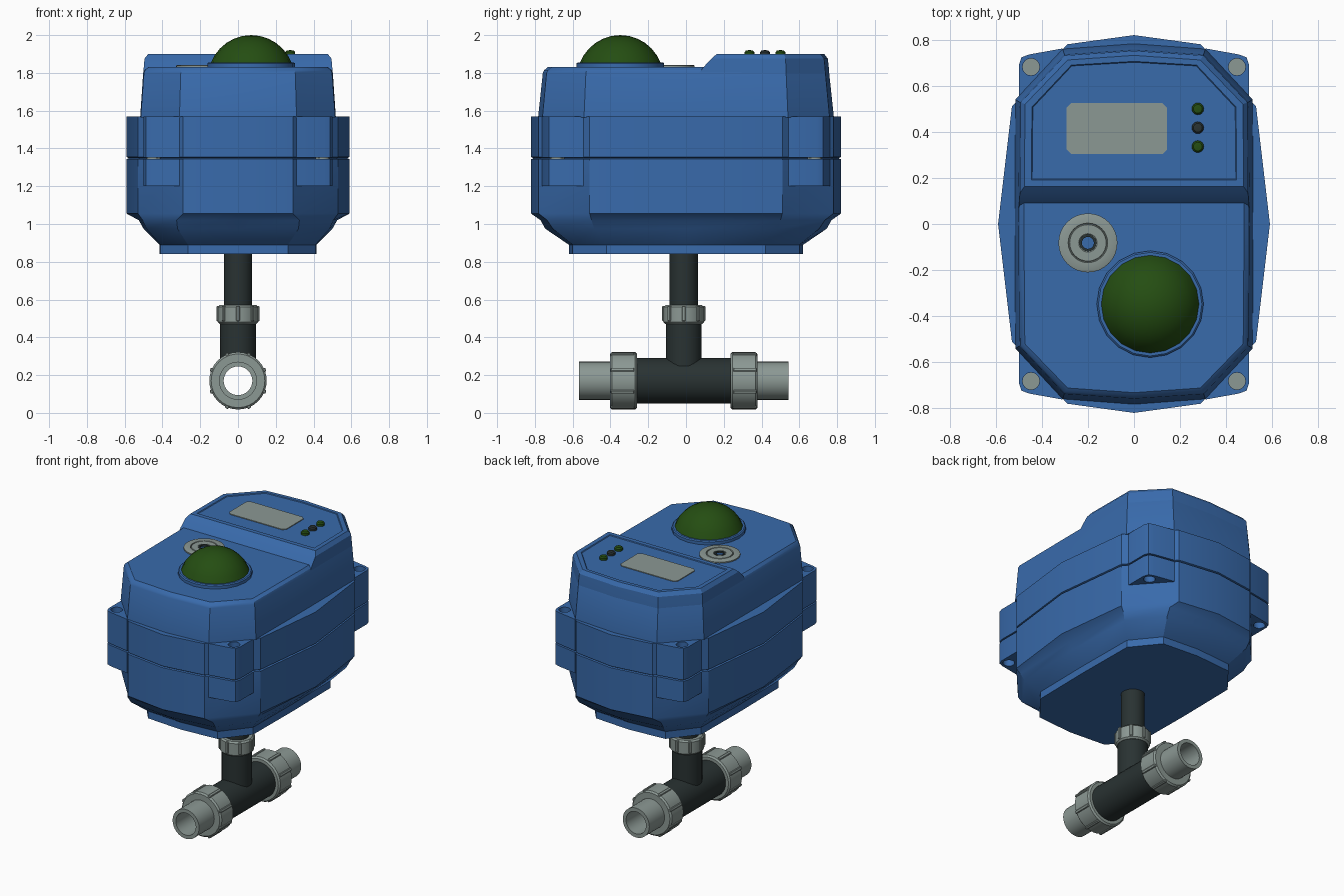
import bpy, bmesh, math
from mathutils import Vector, Matrix

if "Cube" in bpy.data.objects:
    bpy.data.objects.remove(bpy.data.objects["Cube"])


def material(name, rgb):
    m = bpy.data.materials.new(name)
    m.diffuse_color = (*rgb, 1)
    m.use_nodes = True
    m.node_tree.nodes["Principled BSDF"].inputs["Base Color"].default_value = m.diffuse_color
    return m


BLUE = material("housing blue", (0.04, 0.145, 0.41))
GREY = material("fitting grey", (0.26, 0.315, 0.295))
DARK = material("dark plastic", (0.022, 0.032, 0.032))
GREEN = material("lens green", (0.018, 0.075, 0.006))


def finish(bm, name, mat, xform=None, angle=28):
    if xform is not None:
        bmesh.ops.transform(bm, matrix=xform, verts=bm.verts)
    bmesh.ops.recalc_face_normals(bm, faces=bm.faces)
    me = bpy.data.meshes.new(name)
    bm.to_mesh(me)
    bm.free()
    me.materials.append(mat)
    me.shade_smooth()
    me.set_sharp_from_angle(angle=math.radians(angle))
    ob = bpy.data.objects.new(name, me)
    bpy.context.collection.objects.link(ob)
    return ob


def loft(name, rings, mat, xform=None):
    """Skin a stack of (outline, z) rings and cap both ends."""
    bm = bmesh.new()
    vs = [[bm.verts.new((x, y, z)) for x, y in pts] for pts, z in rings]
    n = len(vs[0])
    for a, b in zip(vs, vs[1:]):
        for i in range(n):
            j = (i + 1) % n
            bm.faces.new((a[i], a[j], b[j], b[i]))
    bm.faces.new(vs[0])
    bm.faces.new(vs[-1])
    return finish(bm, name, mat, xform)


def lathe(name, prof, n, mat, xform=None, closed=False, angle=28):
    """Spin an (r, z) profile; r = 0 makes a pole, closed makes a tube."""
    bm = bmesh.new()
    rings = []
    for r, z in prof:
        if r == 0:
            rings.append([bm.verts.new((0, 0, z))] * n)
        else:
            rings.append([bm.verts.new((r * math.cos(2 * math.pi * i / n),
                                        r * math.sin(2 * math.pi * i / n), z)) for i in range(n)])
    pairs = list(zip(rings, rings[1:])) + ([(rings[-1], rings[0])] if closed else [])
    for a, b in pairs:
        for i in range(n):
            j = (i + 1) % n
            bm.faces.new(list(dict.fromkeys((a[i], a[j], b[j], b[i]))))
    return finish(bm, name, mat, xform, angle)


def tube(name, ro, ri, z0, z1, mat, xform, bev=0.0, n=32):
    lathe(name, [(ri, z0), (ro - bev, z0), (ro, z0 + bev), (ro, z1 - bev), (ro - bev, z1), (ri, z1)]
          if bev else [(ri, z0), (ro, z0), (ro, z1), (ri, z1)], n, mat, xform, True)


def union_nut(name, r, ri, z0, z1, xform, phase):
    """Collar with eight grip ribs."""
    tube(name, r, ri, z0, z1, GREY, xform, 0.01)
    bm = bmesh.new()
    for k in range(8):
        m = (Matrix.Rotation(math.radians(phase + 45 * k), 4, 'Z')
             @ Matrix.Translation((r - 0.003, 0, (z0 + z1) / 2 + 0.006))
             @ Matrix.Diagonal((0.02, 0.02, (z1 - z0) - 0.018, 1)))
        bmesh.ops.create_cube(bm, size=1, matrix=m)
    bmesh.ops.bevel(bm, geom=bm.edges[:], offset=0.004, segments=1, affect='EDGES')
    finish(bm, name + "_ribs", GREY, xform)


def outline(a, b, c, d, e, f):
    """Twelve-sided outline: side apex a, corners (b,c) and (d,e), end apex f."""
    q = [(a, 0), (b, c), (d, e), (0, f)]
    half = q + [(-x, y) for x, y in q[2:0:-1]] + [(-a, 0)]
    return half + [(x, -y) for x, y in half[-2:0:-1]]


# Housing: lower shell, seam groove and upper flange
wide = outline(0.59, 0.53, 0.51, 0.29, 0.78, 0.82)
seam = outline(0.58, 0.52, 0.505, 0.285, 0.77, 0.81)
foot = outline(0.415, 0.41, 0.42, 0.265, 0.60, 0.62)
loft("lower_housing", [
    (foot, 0.84), (foot, 0.89),
    (outline(0.50, 0.485, 0.485, 0.32, 0.705, 0.745), 0.975),
    (outline(0.525, 0.505, 0.50, 0.325, 0.735, 0.77), 1.02),
    (wide, 1.055), (wide, 1.343), (seam, 1.347)], BLUE)
loft("upper_flange", [(seam, 1.345), (seam, 1.35), (wide, 1.354), (wide, 1.57)], BLUE)

# Lid, with a raised rear control block
loft("lid", [
    (outline(0.518, 0.515, 0.54, 0.31, 0.76, 0.783), 1.565),
    (outline(0.502, 0.498, 0.53, 0.303, 0.738, 0.758), 1.80),
    (outline(0.496, 0.492, 0.526, 0.30, 0.73, 0.75), 1.815),
    (outline(0.478, 0.474, 0.52, 0.288, 0.712, 0.732), 1.83)], BLUE)


def block(w, y0, c, d, e, f):
    h = [(w, y0), (w - 0.003, c), (d, e), (0, f)]
    return h + [(-x, y) for x, y in h[2::-1]]


loft("control_block", [
    (block(0.501, 0.07, 0.53, 0.303, 0.738, 0.758), 1.80),
    (block(0.499, 0.09, 0.529, 0.302, 0.736, 0.756), 1.828),
    (block(0.495, 0.135, 0.527, 0.30, 0.731, 0.751), 1.875),
    (block(0.476, 0.162, 0.52, 0.288, 0.712, 0.732), 1.90),
    (block(0.446, 0.192, 0.508, 0.272, 0.690, 0.706), 1.90),
    (block(0.442, 0.196, 0.506, 0.270, 0.686, 0.702), 1.895)], BLUE)

# Corner screw lugs, drilled, in two halves with a screw in each
for sx in (-1, 1):
    for sy in (-1, 1):
        tag = ("left" if sx < 0 else "right") + ("_front" if sy < 0 else "_rear")
        for part, z0, z1 in (("lower", 1.20, 1.343), ("upper", 1.353, 1.57)):
            bm = bmesh.new()
            outer = [(0.31, 0.70), (0.31, 0.762), (0.455, 0.736), (0.488, 0.724),
                     (0.5, 0.69), (0.5, 0.50), (0.46, 0.50)]
            hole = [(0.447 + 0.037 * math.cos(k * math.pi / 8),
                     0.682 + 0.037 * math.sin(k * math.pi / 8)) for k in range(16)]
            edges = []
            for loop in (outer, hole):
                v = [bm.verts.new((sx * x, sy * y, z0)) for x, y in loop]
                edges += [bm.edges.new((v[i - 1], v[i])) for i in range(len(v))]
            bmesh.ops.triangle_fill(bm, edges=edges, use_beauty=True, normal=(0, 0, 1))
            ext = bmesh.ops.extrude_face_region(bm, geom=bm.faces[:], use_keep_orig=True)
            bmesh.ops.translate(bm, vec=(0, 0, z1 - z0),
                                verts=[g for g in ext["geom"] if isinstance(g, bmesh.types.BMVert)])
            finish(bm, f"{tag}_{part}_lug", BLUE)
        lathe(f"{tag}_screw", [(0, 1.25), (0.0375, 1.25), (0.0375, 1.53), (0, 1.53)], 16, GREY,
              Matrix.Translation((sx * 0.447, sy * 0.682, 0)))

# Position dome on its seat
dome_at = Matrix.Translation((0.07, -0.348, 0))
lathe("dome_seat", [(0, 1.82), (0.232, 1.82), (0.232, 1.85), (0.225, 1.856), (0, 1.856)], 20, BLUE, dome_at)
R = (0.215 ** 2 + 0.15 ** 2) / (2 * 0.15)
top_a = math.asin(0.215 / R)
lathe("indicator_dome", [(R * math.sin(top_a * k / 6), 2.0 - R + R * math.cos(top_a * k / 6))
                         for k in range(7)], 20, GREEN, dome_at, angle=40)

# Manual override socket: stepped grey disc with a small hole
lathe("override_disc", [(0.128, 1.825), (0.128, 1.838), (0.122, 1.841), (0.086, 1.841), (0.084, 1.834),
                        (0.081, 1.834), (0.079, 1.841), (0.04, 1.841), (0.036, 1.838), (0.026, 1.832),
                        (0.026, 1.825)], 32, GREY, Matrix.Translation((-0.2, -0.082, 0)))
tube("override_hole_rim", 0.037, 0.026, 1.83, 1.842, DARK, Matrix.Translation((-0.2, -0.082, 0)), n=20)

# Display window with clipped corners
x0, x1, y0, y1, c = -0.292, 0.143, 0.303, 0.526, 0.02
scr = [(x0 + c, y0), (x1 - c, y0), (x1, y0 + c), (x1, y1 - c),
       (x1 - c, y1), (x0 + c, y1), (x0, y1 - c), (x0, y0 + c)]
loft("display_window", [(scr, 1.893), (scr, 1.90)], GREY)

# Three buttons
for name, y, mat in (("rear_button", 0.50, GREEN), ("middle_button", 0.418, DARK), ("front_button", 0.336, GREEN)):
    lathe(name, [(0, 1.89), (0.026, 1.89), (0.026, 1.91), (0.019, 1.918), (0, 1.921)], 16, mat,
          Matrix.Translation((0.277, y, 0)))

# Stem, upper union nut and branch of the tee
CY = -0.012
up = Matrix.Translation((0, CY, 0))
tube("valve_stem", 0.075, 0.05, 0.50, 0.85, DARK, up)
union_nut("stem_nut", 0.107, 0.06, 0.47, 0.57, up, 0)
tube("tee_branch", 0.095, 0.07, 0.247, 0.48, DARK, up)

# Horizontal run: tee body, then a nut and pipe end on each side
for s, side in ((-1, "front"), (1, "rear")):
    run = Matrix.Translation((0, CY, 0.17)) @ Matrix.Rotation(-s * math.pi / 2, 4, 'X')
    if s > 0:
        tube("tee_run", 0.121, 0.077, -0.27, 0.27, DARK, run)
    union_nut(side + "_nut", 0.152, 0.09, 0.247, 0.39, run, 22.5)
    tube(side + "_pipe_end", 0.101, 0.076, 0.25, 0.555, GREY, run)
